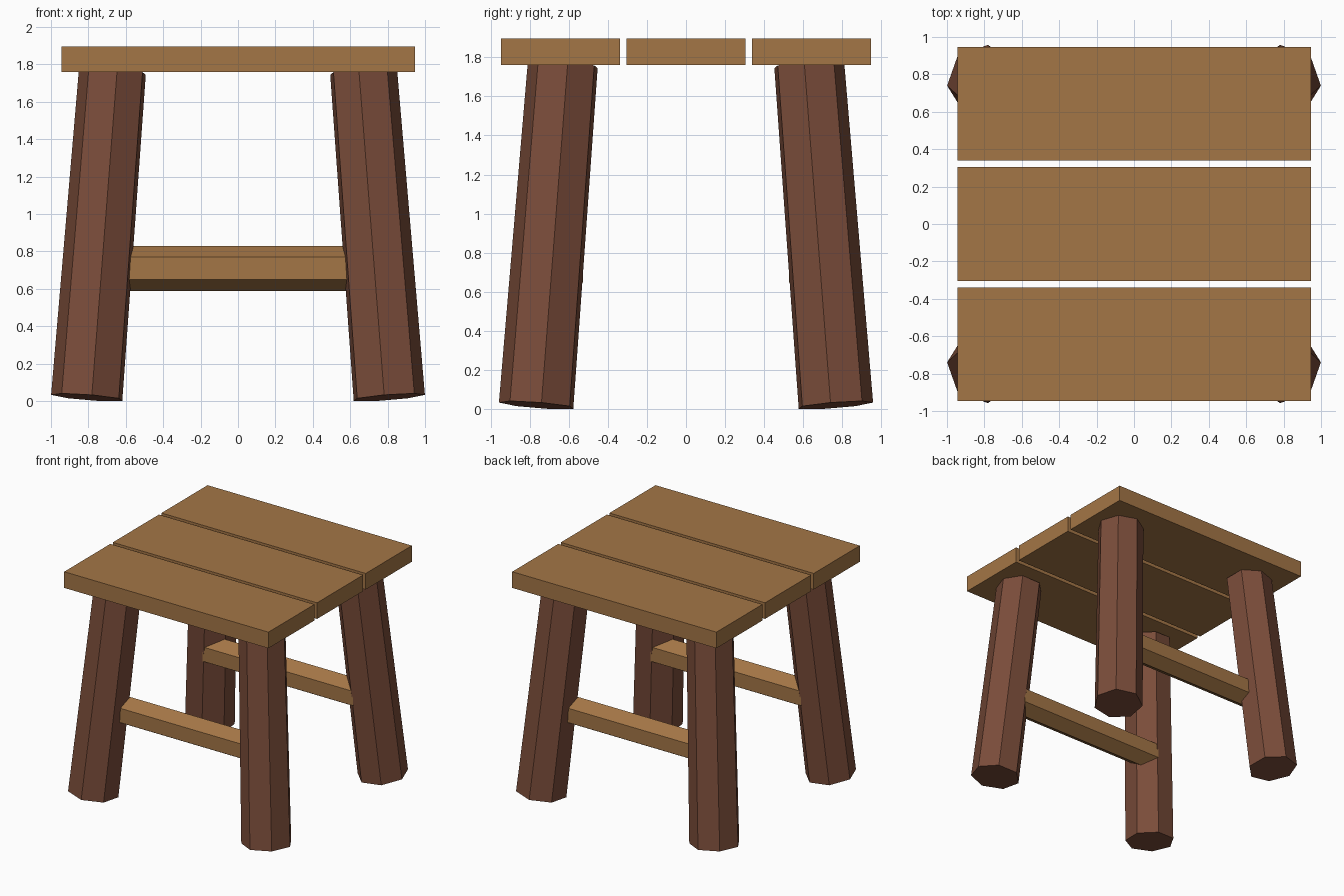
import bpy, bmesh, math
from mathutils import Vector, Quaternion

# Remove the default cube only
cube = bpy.data.objects.get("Cube")
if cube:
    bpy.data.objects.remove(cube, do_unlink=True)


def material(name, color):
    mat = bpy.data.materials.new(name)
    mat.use_nodes = True
    mat.diffuse_color = color
    mat.node_tree.nodes["Principled BSDF"].inputs["Base Color"].default_value = color
    return mat


light_wood = material("light_wood", (0.37, 0.18, 0.061, 1))
dark_wood = material("dark_wood", (0.195, 0.073, 0.042, 1))


def finish(name, bm, mat):
    bmesh.ops.recalc_face_normals(bm, faces=bm.faces)
    mesh = bpy.data.meshes.new(name)
    bm.to_mesh(mesh)
    bm.free()
    mesh.materials.append(mat)
    obj = bpy.data.objects.new(name, mesh)
    bpy.context.collection.objects.link(obj)


def prism(name, start, end, r_start, r_end, sides, corner, mat):
    """Straight tapered prism with one corner turned towards a direction."""
    start, end = Vector(start), Vector(end)
    axis = (end - start).normalized()
    corner = Vector(corner)
    spoke = (corner - axis * corner.dot(axis)).normalized()
    bm = bmesh.new()
    rings = []
    for centre, radius in ((start, r_start), (end, r_end)):
        ring = []
        for i in range(sides):
            turn = Quaternion(axis, math.tau * i / sides)
            ring.append(bm.verts.new(centre + turn @ spoke * radius))
        bm.faces.new(ring)
        rings.append(ring)
    low, high = rings
    for i in range(sides):
        j = (i + 1) % sides
        bm.faces.new((low[i], low[j], high[j], high[i]))
    finish(name, bm, mat)


def plank(name, y, size, z):
    bm = bmesh.new()
    bmesh.ops.create_cube(bm, size=1)
    bmesh.ops.scale(bm, vec=size, verts=bm.verts)
    bmesh.ops.translate(bm, vec=(0, y, z), verts=bm.verts)
    finish(name, bm, light_wood)


# Seat planks
for label, y in (("front", -0.643), ("middle", 0), ("back", 0.643)):
    plank("seat_plank_" + label, y, (1.89, 0.609, 0.135), 1.8275)

# Splayed seven-sided legs, one corner pointing outward
for depth, sy in (("front", -1), ("back", 1)):
    for side, sx in (("right", -1), ("left", 1)):
        prism(f"leg_{depth}_{side}",
              (0.804 * sx, 0.762 * sy, 0.02), (0.667 * sx, 0.626 * sy, 1.763),
              0.197, 0.185, 7, (sx, sy, 0), dark_wood)
    # Six-sided rail joining each pair of legs
    prism("rail_" + depth, (-0.695, 0.63 * sy, 0.71), (0.695, 0.63 * sy, 0.71),
          0.12, 0.12, 6, (0, 0, 1), light_wood)
